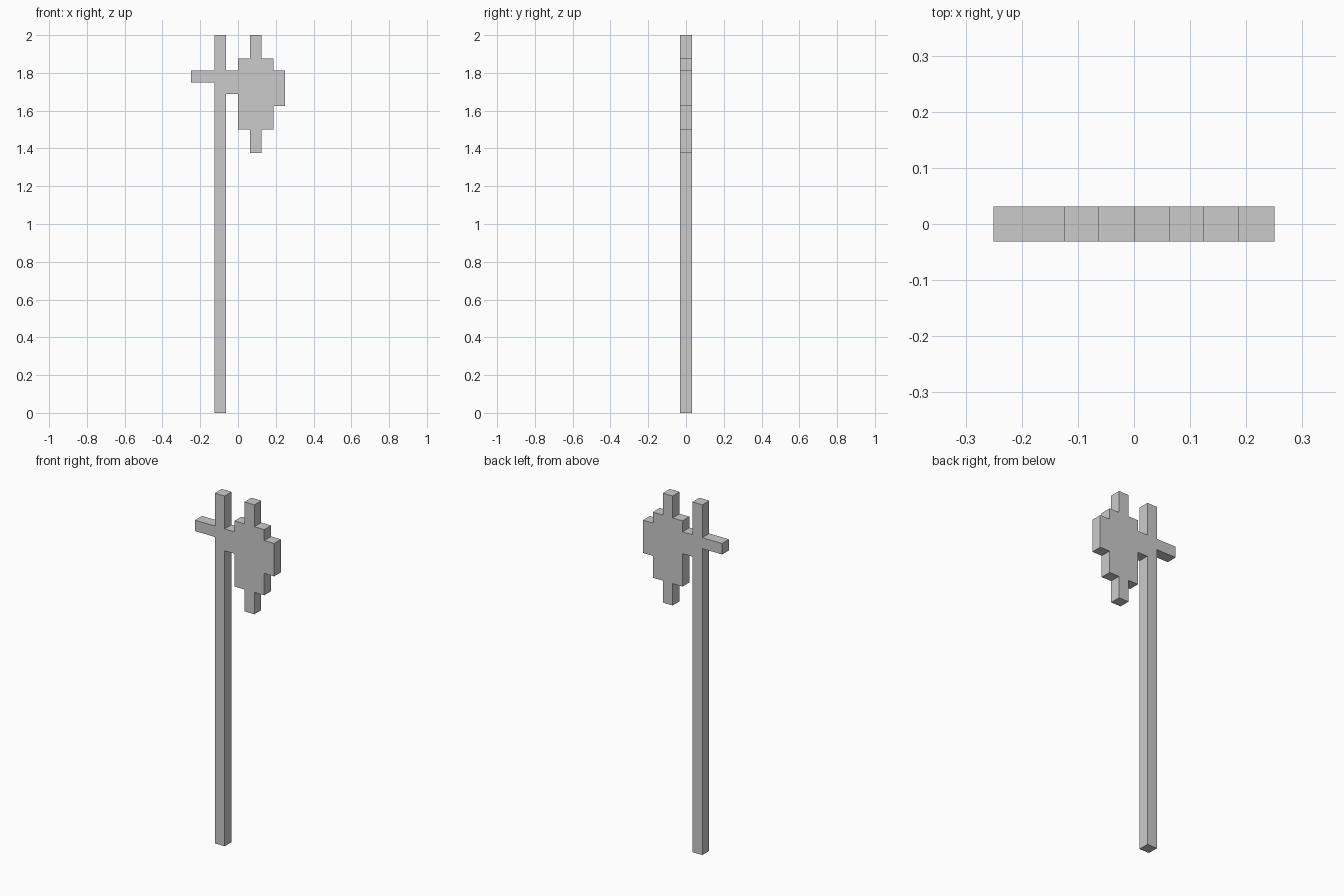
import bpy, bmesh

if "Cube" in bpy.data.objects:
    bpy.data.objects.remove(bpy.data.objects["Cube"])

U = 1 / 16          # grid step of the blocky design
HALF = U / 2        # half thickness


def plate(name, outline, open_walls=()):
    """Extrude an x/z outline (grid steps) along y; open_walls are hidden joints."""
    bm = bmesh.new()
    front = [bm.verts.new((x * U, -HALF, z * U)) for x, z in outline]
    back = [bm.verts.new((x * U, HALF, z * U)) for x, z in outline]
    bm.faces.new(front)
    bm.faces.new(back[::-1])
    n = len(outline)
    for i in range(n):
        if i not in open_walls:
            j = (i + 1) % n
            bm.faces.new((front[j], front[i], back[i], back[j]))
    bmesh.ops.recalc_face_normals(bm, faces=bm.faces)
    mesh = bpy.data.meshes.new(name)
    bm.to_mesh(mesh)
    bm.free()
    obj = bpy.data.objects.new(name, mesh)
    bpy.context.collection.objects.link(obj)
    return obj


# Long pole, open where the spike and the neck join it
plate("handle", [(-2, 0), (-1, 0), (-1, 27), (-1, 29), (-1, 32),
                 (-2, 32), (-2, 29), (-2, 28)], open_walls=(2, 6))

# Short spike behind the pole
plate("back_spike", [(-4, 28), (-2, 28), (-2, 29), (-4, 29)], open_walls=(1,))

# Neck and stepped blade with its upper and lower points
plate("axe_head", [(-1, 27), (0, 27), (0, 24), (1, 24), (1, 22), (2, 22),
                   (2, 24), (3, 24), (3, 26), (4, 26), (4, 29), (3, 29),
                   (3, 30), (2, 30), (2, 32), (1, 32), (1, 30), (0, 30),
                   (0, 29), (-1, 29)], open_walls=(19,))
